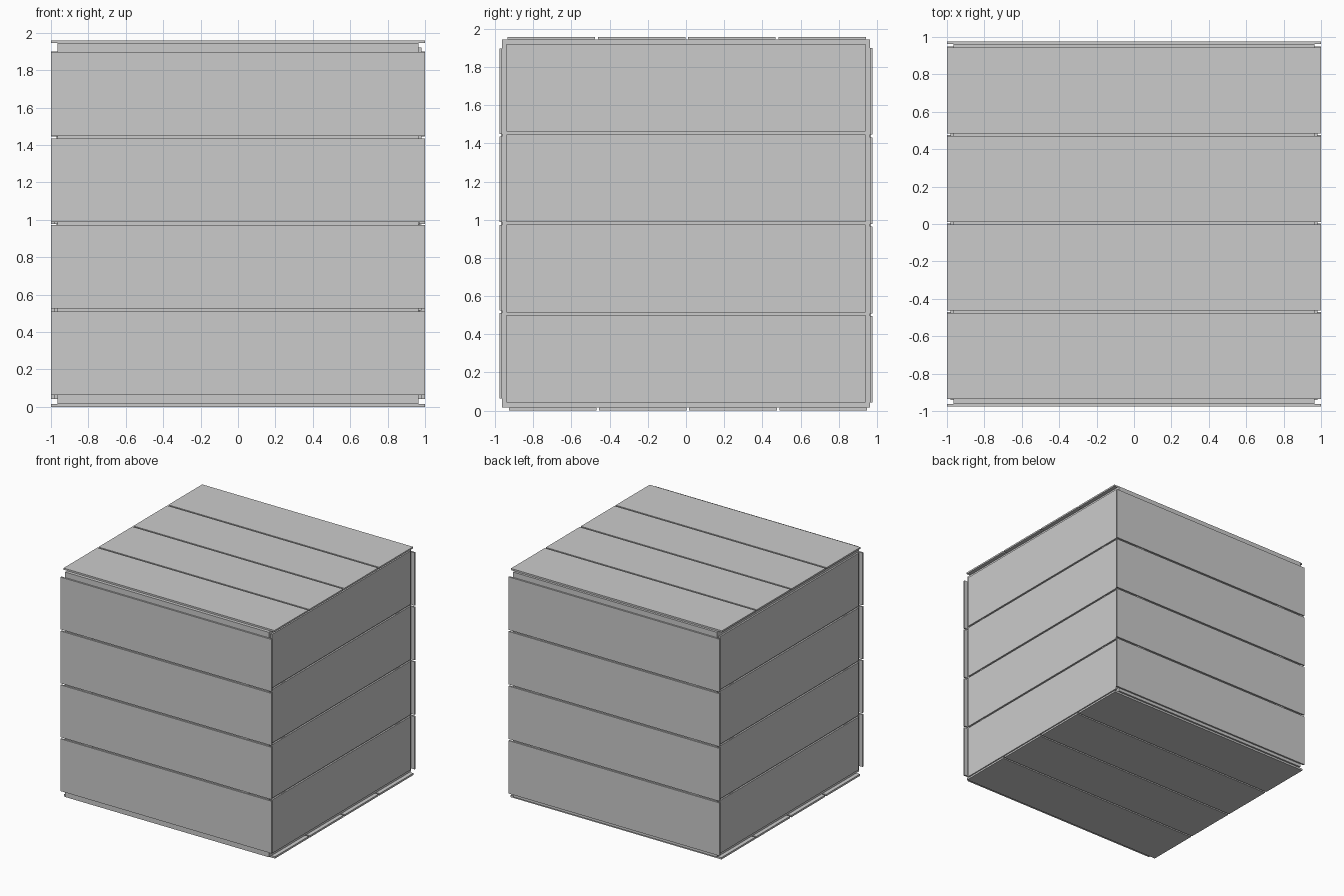
import bpy

if "Cube" in bpy.data.objects:
    bpy.data.objects.remove(bpy.data.objects["Cube"])


def box(name, x, y, z):
    """Axis-aligned block from (min, max) ranges."""
    lo, hi = zip(x, y, z)
    bpy.ops.mesh.primitive_cube_add(size=1, location=[(a + b) / 2 for a, b in zip(lo, hi)])
    ob = bpy.context.object
    ob.name = name
    ob.scale = [b - a for a, b in zip(lo, hi)]
    bpy.ops.object.transform_apply(location=False, rotation=False, scale=True)
    return ob


def plank_ranges(start, end, gap=0.014, n=4):
    """Split a span into n planks with even gaps."""
    w = (end - start - gap * (n - 1)) / n
    return [(start + i * (w + gap), start + i * (w + gap) + w) for i in range(n)]


# inner body that shows through the gaps
box("inner_box", (-0.966, 0.966), (-0.963, 0.963), (0.016, 1.944))

# lid and floor planks, overhanging left and right
for name, y0, y1, z in (("lid", -0.935, 0.943, (1.944, 1.958)),
                        ("floor", -0.928, 0.948, (0.0, 0.016))):
    for i, y in enumerate(plank_ranges(y0, y1)):
        box(f"{name}_plank_{i}", (-1, 1), y, z)

# front and back planks with small spacers in the gaps
for name, s, z0, z1 in (("front", -1, 0.063, 1.897), ("back", 1, 0.042, 1.899)):
    rows = plank_ranges(z0, z1)
    y = sorted((s * 0.963, s * 0.977))
    for i, z in enumerate(rows):
        box(f"{name}_plank_{i}", (-1, 1), y, z)
    for i in range(3):
        for x in ((-0.785, -0.705), (0.702, 0.782)):
            box(f"{name}_spacer_{i}", x, sorted((s * 0.96, s * 0.968)),
                (rows[i][1], rows[i + 1][0]))

# left and right planks, set in between front and back
for name, s, z0, z1 in (("right", 1, 0.042, 1.92), ("left", -1, 0.042, 1.9)):
    rows = plank_ranges(z0, z1)
    x = sorted((s * 0.966, s * 0.98))
    for i, z in enumerate(rows):
        box(f"{name}_plank_{i}", x, (-0.94, 0.94), z)
    for i in range(3):
        for y in ((-0.803, -0.747), (0.745, 0.801)):
            box(f"{name}_spacer_{i}", sorted((s * 0.963, s * 0.971)), y,
                (rows[i][1], rows[i + 1][0]))
